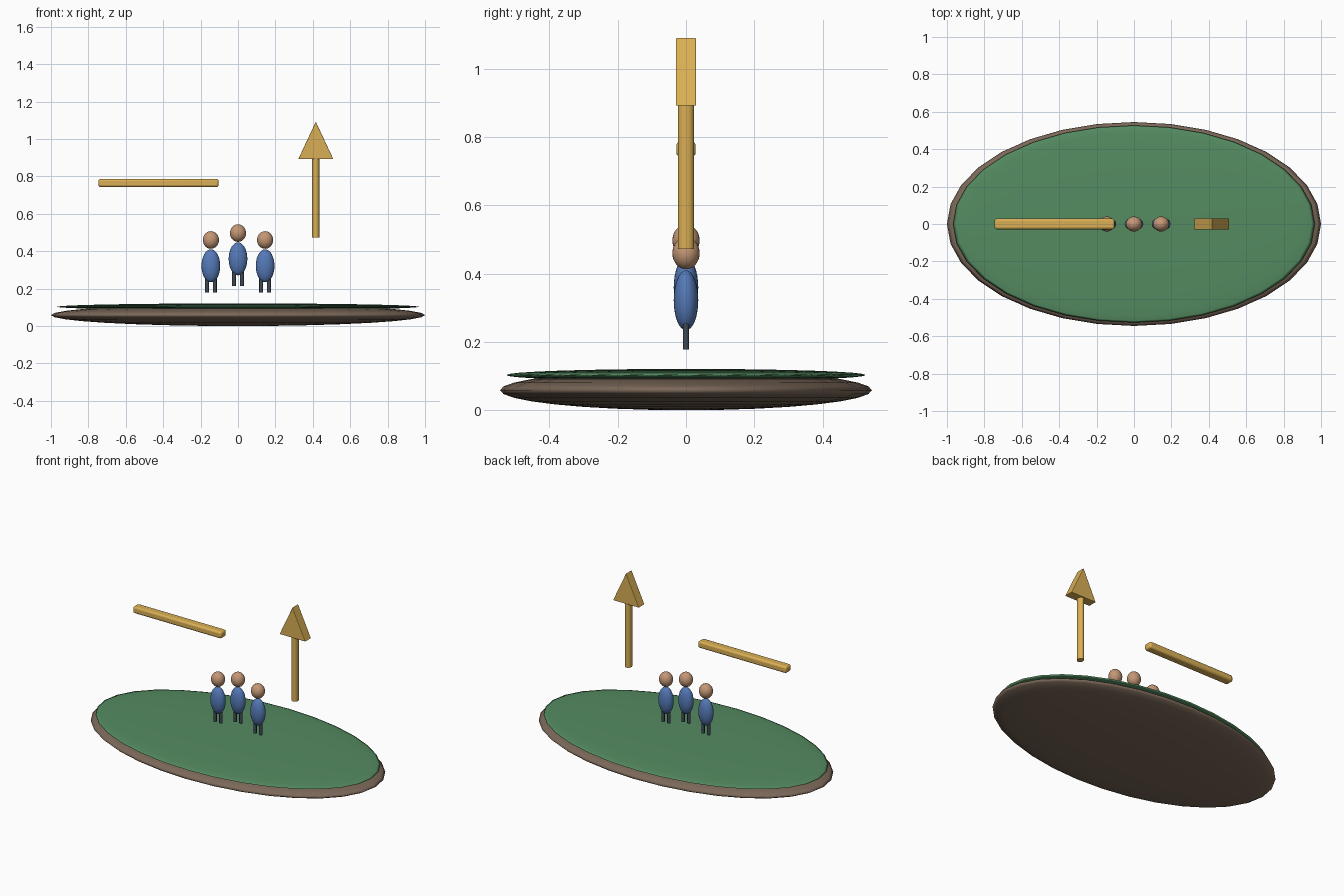
import bpy, bmesh, math

if "Cube" in bpy.data.objects:
    bpy.data.objects.remove(bpy.data.objects["Cube"])


def material(name, rgb):
    m = bpy.data.materials.new(name)
    m.diffuse_color = (*rgb, 1)
    m.use_nodes = True
    m.node_tree.nodes["Principled BSDF"].inputs["Base Color"].default_value = m.diffuse_color
    return m


EARTH = material("earth", (0.20, 0.14, 0.10))
GRASS = material("grass", (0.09, 0.26, 0.12))
CLOTH = material("cloth", (0.09, 0.19, 0.47))
SKIN = material("skin", (0.55, 0.31, 0.18))
DARK = material("trousers", (0.05, 0.07, 0.09))
GOLD = material("gold", (0.70, 0.43, 0.09))


def finish(name, mat, smooth=40):
    ob = bpy.context.object
    ob.name = name
    ob.data.materials.append(mat)
    bpy.ops.object.transform_apply(location=False, rotation=False, scale=True)
    bpy.ops.object.shade_smooth_by_angle(angle=math.radians(smooth))
    return ob


def ellipsoid(name, loc, radii, mat, segs=24, rings=16):
    bpy.ops.mesh.primitive_uv_sphere_add(segments=segs, ring_count=rings, location=loc)
    bpy.context.object.scale = radii
    return finish(name, mat, 180)


def post(name, x, z0, z1, rx, ry, mat, sides=20):
    bpy.ops.mesh.primitive_cylinder_add(vertices=sides, radius=1, depth=1,
                                        location=(x, 0, (z0 + z1) / 2))
    bpy.context.object.scale = (rx, ry, z1 - z0)
    return finish(name, mat)


def bevel(ob, width, segments):
    b = ob.modifiers.new("bevel", "BEVEL")
    b.width, b.segments = width, segments


# Oval island: earth slab with a thin grass cap
ellipsoid("earth_base", (0, 0, 0.0585), (1, 0.545, 0.0585), EARTH, 32)
ellipsoid("grass_cap", (0, 0, 0.103), (0.967, 0.527, 0.018), GRASS, 32)

# Three small figures, the middle one raised
for i, (x, dz) in enumerate([(-0.145, 0), (0, 0.037), (0.145, 0)], 1):
    ellipsoid(f"body_{i}", (x, 0, 0.322 + dz), (0.05, 0.036, 0.088), CLOTH)
    ellipsoid(f"head_{i}", (x, 0, 0.460 + dz), (0.043, 0.040, 0.047), SKIN)
    for side in (-1, 1):
        post(f"leg_{i}", x + side * 0.021, 0.178 + dz, 0.27 + dz, 0.0105, 0.0095, DARK, 12)

# Floating horizontal bar with rounded edges
bpy.ops.mesh.primitive_cube_add(size=1, location=(-0.425, 0, 0.765))
bpy.context.object.scale = (0.642, 0.057, 0.044)
bevel(finish("floating_bar", GOLD), 0.012, 3)

# Upward arrow: round shaft and triangular prism head
post("arrow_shaft", 0.416, 0.472, 0.90, 0.02, 0.024, GOLD)
bm = bmesh.new()
profile = [(0.322, 0.892), (0.51, 0.892), (0.416, 1.092)]
face = bm.faces.new([bm.verts.new((x, -0.03, z)) for x, z in profile])
ext = bmesh.ops.extrude_face_region(bm, geom=[face])
for v in ext["geom"]:
    if isinstance(v, bmesh.types.BMVert):
        v.co.y = 0.03
bmesh.ops.recalc_face_normals(bm, faces=bm.faces)
mesh = bpy.data.meshes.new("arrow_head")
bm.to_mesh(mesh)
bm.free()
mesh.materials.append(GOLD)
head = bpy.data.objects.new("arrow_head", mesh)
bpy.context.collection.objects.link(head)
bevel(head, 0.003, 2)
